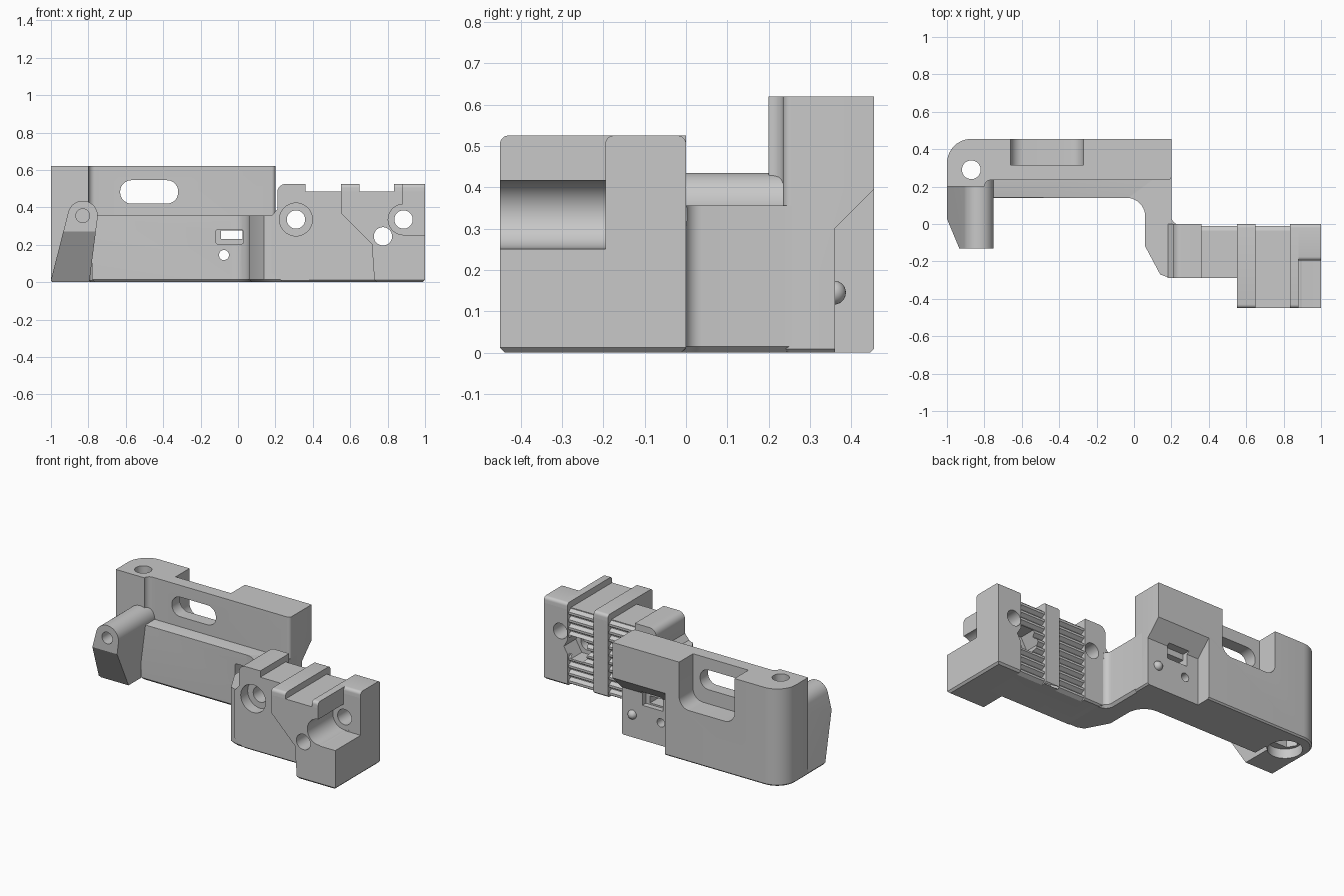
import bpy, bmesh, math

if "Cube" in bpy.data.objects:
    bpy.data.objects.remove(bpy.data.objects["Cube"])

grey = bpy.data.materials.new("plain grey")
grey.use_nodes = True
grey.diffuse_color = (0.58, 0.58, 0.58, 1)
grey.node_tree.nodes["Principled BSDF"].inputs["Base Color"].default_value = grey.diffuse_color


def place(axis, u, v, w):
    return {"x": (w, u, v), "y": (u, w, v), "z": (u, v, w)}[axis]


def prism(name, pts, axis, lo, hi, bevels=()):
    """Extrude a closed profile along an axis, bevelling edges picked by a rule."""
    bm = bmesh.new()
    a = [bm.verts.new(place(axis, u, v, lo)) for u, v in pts]
    b = [bm.verts.new(place(axis, u, v, hi)) for u, v in pts]
    bm.faces.new(a)
    bm.faces.new(b)
    for i in range(len(a)):
        j = (i + 1) % len(a)
        bm.faces.new((a[i], a[j], b[j], b[i]))
    bmesh.ops.recalc_face_normals(bm, faces=bm.faces)
    for rule, size, segs in bevels:
        edges = [e for e in bm.edges if all(rule(v.co) for v in e.verts)]
        bmesh.ops.bevel(bm, geom=edges, offset=size, segments=segs, profile=0.5,
                        affect="EDGES", clamp_overlap=True)
    me = bpy.data.meshes.new(name)
    bm.to_mesh(me)
    bm.free()
    me.materials.append(grey)
    ob = bpy.data.objects.new(name, me)
    bpy.context.collection.objects.link(ob)
    return ob


def arc(cx, cy, r, start, end, n=10):
    return [(cx + r * math.cos(math.radians(start + (end - start) * i / n)),
             cy + r * math.sin(math.radians(start + (end - start) * i / n))) for i in range(n + 1)]


def rect(u0, u1, v0, v1):
    return [(u0, v0), (u1, v0), (u1, v1), (u0, v1)]


def rounded(u0, u1, v0, v1, r):
    return (arc(u1 - r, v1 - r, r, 0, 90) + arc(u0 + r, v1 - r, r, 90, 180)
            + arc(u0 + r, v0 + r, r, 180, 270) + arc(u1 - r, v0 + r, r, 270, 360))


def ring(u, v, r, n=40):
    return arc(u, v, r, 0, 360 * (n - 1) / n, n - 1)


def cut(target, pts, axis, lo, hi):
    """Subtract an extruded profile; a cut that would empty the part is skipped."""
    tool = prism("cutter", pts, axis, lo, hi)
    m = target.modifiers.new("cut", "BOOLEAN")
    m.operation, m.solver, m.object = "DIFFERENCE", "EXACT", tool
    dg = bpy.context.evaluated_depsgraph_get()
    me = bpy.data.meshes.new_from_object(target.evaluated_get(dg))
    target.modifiers.clear()
    if len(me.polygons):
        target.data = me
    bpy.data.objects.remove(tool)


def bottom(c):
    return c.z < 0.001


# Tall back plate with a rounded end and a slightly thicker ear
plate_outline = (arc(-0.87, 0.325, 0.13, 180, 90) + [(0.2, 0.455)]
                 + arc(0.18, 0.255, 0.02, 0, -90, 5)
                 + arc(-0.765, 0.2, 0.035, 90, 180, 6) + [(-1, 0.2)])
plate = prism("back_plate", plate_outline, "z", 0, 0.62, [(bottom, 0.012, 1)])
cut(plate, rounded(-0.66, -0.27, 0.33, 0.9, 0.07), "y", 0.315, 0.6)
cut(plate, rounded(-0.63, -0.32, 0.42, 0.545, 0.06), "y", 0.1, 0.4)
cut(plate, [(0.36, -0.1), (0.36, 0.3), (0.56, 0.5), (0.56, -0.1)], "x", -0.17, 0.3)
cut(plate, ring(-0.87, 0.29, 0.05), "z", -0.1, 0.8)
cut(plate, ring(-0.87, 0.29, 0.09, 6), "z", 0.05, 0.16)
cut(plate, ring(-0.87, 0.29, 0.1), "z", -0.1, 0.06)
cut(plate, rect(-0.09, 0.055, 0.222, 0.315), "y", 0.325, 0.6)

# Low front rail that turns the corner towards the clamp
rail_outline = ([(-0.78, 0.14)] + arc(-0.04, 0.04, 0.1, 90, 0)
                + [(0.06, -0.12), (0.14, -0.27), (0.19, -0.288), (0.3, -0.288), (0.3, -0.002)]
                + arc(0.24, 0.038, 0.04, -90, -180, 6) + [(0.2, 0.31), (-0.78, 0.31)])
rail = prism("front_rail", rail_outline, "z", 0, 0.356, [
    (bottom, 0.015, 1),
    (lambda c: c.z > 0.355 and abs(c.y - 0.14) < 0.001 and c.x < 0, 0.025, 5)])
cut(rail, ring(0.31, 0.335, 0.088), "y", -0.5, 0.2)

# Window and pin holes through rail and plate
for part in (rail, plate):
    cut(part, rounded(-0.12, 0.03, 0.205, 0.28, 0.012), "y", 0.1, 0.22)
    cut(part, rect(-0.09, 0.025, 0.232, 0.277), "y", 0.2, 0.5)
    cut(part, ring(-0.075, 0.145, 0.027, 24), "y", 0.1, 0.5)

# Round locating nub on the recessed back face
bpy.ops.mesh.primitive_uv_sphere_add(segments=24, ring_count=12, radius=0.029,
                                     location=(0.125, 0.358, 0.145))
nub = bpy.context.object
nub.name = "locating_nub"
nub.data.materials.append(grey)

# Tapered pivot arm with a bored boss and a slanted underside
arm_profile = arc(-0.83, 0.355, 0.08, -10, 165, 20) + [(-1, 0.012), (-0.99, 0), (-0.795, 0)]
arm = prism("pivot_arm", arm_profile, "y", -0.13, 0.235)
cut(arm, [(-0.13, 0.27), (0.035, 0), (0.035, -0.2), (-0.4, -0.2), (-0.4, 0.27)], "x", -1.2, -0.6)
cut(arm, ring(-0.83, 0.355, 0.037), "y", -0.3, 0.12)
cut(arm, ring(-0.87, 0.29, 0.1), "z", -0.1, 0.06)

# Clamp: rear slab with a raised heel, and a thicker front block
slab_profile = ([(0.24, 0), (1, 0), (1, 0.485), (0.36, 0.485), (0.36, 0.525)]
                + arc(0.255, 0.48, 0.045, 90, 180, 8) + [(0.21, 0.39), (0.18, 0.355), (0.18, 0.05)])
slab = prism("clamp_slab", slab_profile, "y", -0.29, 0, [(bottom, 0.012, 1)])
block_profile = [(0.73, 0), (1, 0), (1, 0.485), (0.55, 0.485), (0.55, 0.37), (0.715, 0.205)]
block = prism("clamp_front_block", block_profile, "y", -0.45, -0.25, [(bottom, 0.012, 1)])

# Channels in the rear face, between the ridges
channels = (("inner_teeth", 0.36, 0.55), ("outer_teeth", 0.65, 0.835))
for name, x0, x1 in channels:
    cut(slab, rect(x0, x1, -0.06, 0.1), "z", -0.1, 0.7)

# Stepped screw seat, screw holes, counterbore and nut pocket
holes = ((0.31, 0.335, 0.049, 40), (0.775, 0.245, 0.049, 40), (0.885, 0.335, 0.049, 40))
for part in (slab, block):
    cut(part, rounded(0.88, 1.2, 0.25, 0.8, 0.02), "y", -0.6, -0.195)
    cut(part, ring(0.885, 0.335, 0.082), "y", -0.6, -0.193)
    for x, z, r, n in holes:
        cut(part, ring(x, z, r, n), "y", -0.7, 0.2)
cut(slab, ring(0.31, 0.335, 0.088), "y", -0.5, -0.22)
cut(slab, ring(0.775, 0.245, 0.085, 6), "y", -0.12, 0.2)

# Rounded ridges running front to back over the clamp
for name, x0, x1, front in (("middle_ridge", 0.55, 0.65, -0.45),
                            ("seat_ridge", 0.835, 0.88, -0.45),
                            ("end_ridge", 0.835, 1, -0.195)):
    prism(name, [(front, 0.45), (0, 0.45)] + arc(-0.02, 0.505, 0.02, 0, 90, 5)
          + arc(front + 0.02, 0.505, 0.02, 90, 180, 5), "x", x0, x1)

# Gripping teeth set in the channels
teeth_count = 10
pitch = 0.485 / teeth_count
tooth_line = [(-0.08, 0)]
for i in range(teeth_count):
    z = i * pitch
    tooth_line += [(-0.035, z), (-0.012, z + 0.3 * pitch), (-0.012, z + 0.6 * pitch),
                   (-0.035, z + 0.9 * pitch)]
tooth_line += [(-0.035, 0.485), (-0.08, 0.485)]
for name, x0, x1 in channels:
    teeth = prism(name, tooth_line, "x", x0, x1)
    if x0 < 0.775 < x1:
        cut(teeth, ring(0.775, 0.245, 0.085, 6), "y", -0.3, 0.2)

# Smooth the rounds, keep the edges crisp
for ob in list(bpy.context.collection.objects):
    if ob.type == "MESH" and grey.name in ob.data.materials:
        bpy.ops.object.select_all(action="DESELECT")
        ob.select_set(True)
        bpy.context.view_layer.objects.active = ob
        bpy.ops.object.shade_smooth_by_angle(angle=math.radians(30))
